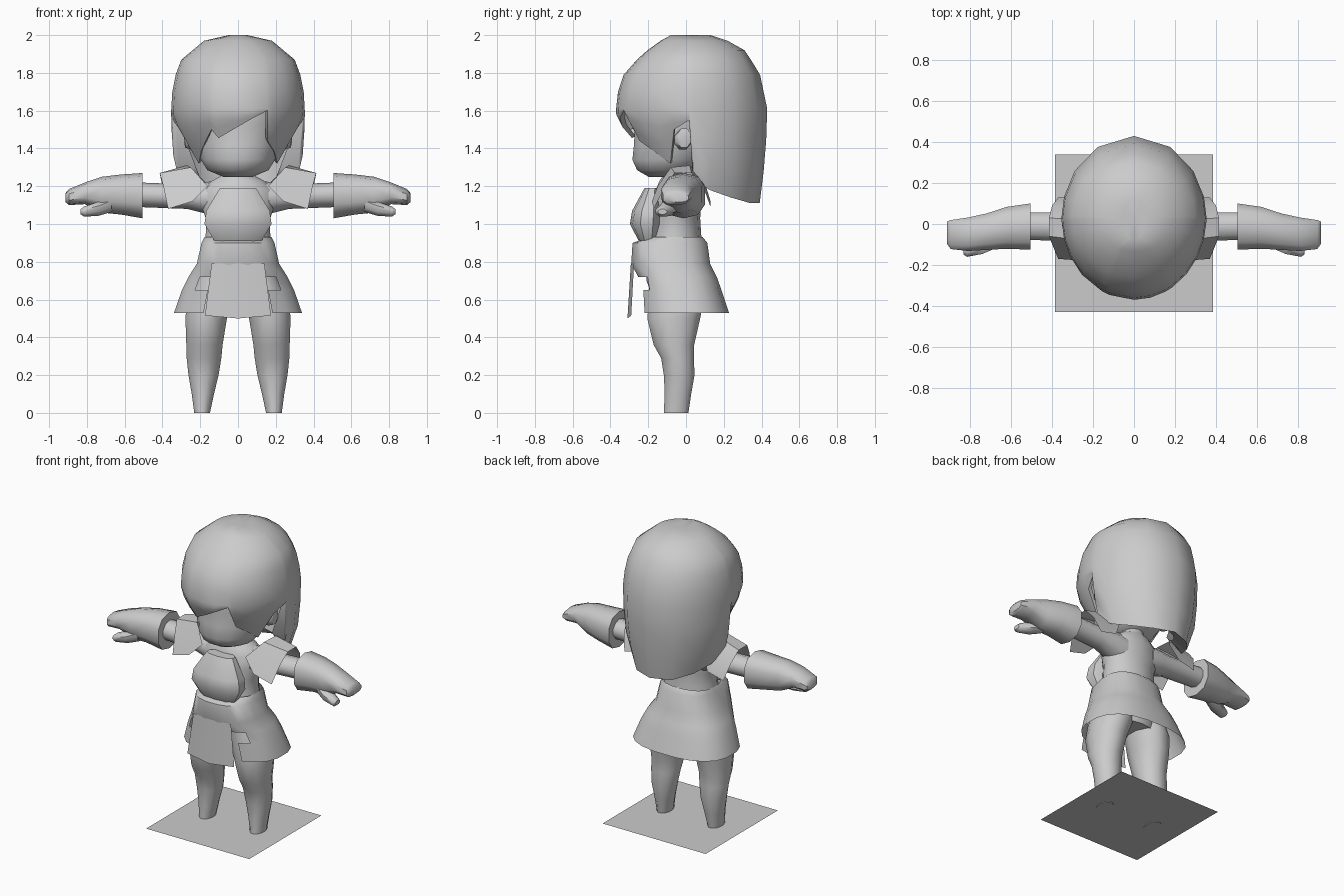
import bpy, bmesh, math

grey = bpy.data.materials.new("plain grey")
grey.diffuse_color = (0.6, 0.6, 0.6, 1)


def build(name, verts, faces, angle=50, mirror=False):
    me = bpy.data.meshes.new(name)
    me.from_pydata(verts, [], faces)
    bm = bmesh.new()
    bm.from_mesh(me)
    bmesh.ops.recalc_face_normals(bm, faces=bm.faces[:])
    bm.to_mesh(me)
    bm.free()
    me.materials.append(grey)
    ob = bpy.data.objects.new(name, me)
    bpy.context.collection.objects.link(ob)
    bpy.ops.object.select_all(action='DESELECT')
    ob.select_set(True)
    bpy.context.view_layer.objects.active = ob
    if mirror:
        ob.modifiers.new("mirror", 'MIRROR').use_mirror_merge = False
    bpy.ops.object.shade_smooth_by_angle(angle=math.radians(angle))
    return ob


def loft(name, rings, n=12, axis='z', power=2.0, caps=True, mirror=False,
         skip=None, angle=50):
    """Rings are (position, a_min, a_max, b_min, b_max) across the axis."""
    verts, faces = [], []
    for t, a0, a1, b0, b1 in rings:
        for i in range(n):
            w = 2 * math.pi * (i + .5) / n
            c, s = math.cos(w), math.sin(w)
            a = (a0 + a1) / 2 + (a1 - a0) / 2 * math.copysign(abs(c) ** (2 / power), c)
            b = (b0 + b1) / 2 + (b1 - b0) / 2 * math.copysign(abs(s) ** (2 / power), s)
            verts.append((a, b, t) if axis == 'z' else (t, a, b))
    for k in range(len(rings) - 1):
        for i in range(n):
            f = [k * n + i, k * n + (i + 1) % n, (k + 1) * n + (i + 1) % n, (k + 1) * n + i]
            if not (skip and skip([verts[j] for j in f])):
                faces.append(f)
    if caps:
        faces.append(list(range(n)))
        faces.append(list(range((len(rings) - 1) * n, len(rings) * n)))
    return build(name, verts, faces, angle, mirror)


def lerp(table, z):
    """Value at height z from a table running downwards."""
    for (z0, v0), (z1, v1) in zip(table, table[1:]):
        if z >= z1:
            return v0 + (v1 - v0) * (z0 - z) / (z0 - z1)
    return table[-1][1]


# Floor plate
build("floor_plate", [(-.385, -.43, .004), (.385, -.43, .004),
                      (.385, .34, .004), (-.385, .34, .004)], [(0, 1, 2, 3)])

# Legs and hips
loft("leg", [(0, .147, .233, -.12, .015), (.1, .125, .247, -.115, .03),
             (.2, .1, .265, -.12, .048), (.29, .085, .275, -.135, .045),
             (.36, .078, .277, -.175, .047), (.5, .055, .282, -.21, .08),
             (.6, .02, .275, -.2, .1), (.75, .0, .2, -.2, .1)], mirror=True)
loft("hips", [(.6, -.17, .17, -.17, .08), (.7, -.2, .2, -.21, .11),
              (.9, -.19, .19, -.2, .09)], 14)

# Torso and neck
loft("torso", [(.85, -.19, .19, -.21, .09), (.95, -.175, .175, -.19, .08),
               (1.03, -.175, .175, -.18, .075), (1.1, -.2, .2, -.17, .08),
               (1.18, -.2, .2, -.16, .08), (1.23, -.14, .14, -.14, .07),
               (1.26, -.08, .08, -.12, .05), (1.32, -.075, .075, -.11, .05)], 14)
loft("chest_plate", [(.91, -.13, .13, -.25, -.15), (1.0, -.185, .185, -.297, -.12),
                     (1.07, -.175, .175, -.285, -.12), (1.19, -.1, .1, -.22, -.14)],
     10, power=2.4, angle=40)

# Arms, gloves and thumbs
loft("arm", [(.1, -.13, .07, 1.03, 1.23), (.19, -.11, .07, 1.06, 1.22),
             (.27, -.09, .06, 1.08, 1.21), (.53, -.08, .06, 1.09, 1.22)],
     10, 'x', mirror=True)
loft("glove", [(.505, -.13, .105, 1.03, 1.27), (.62, -.125, .088, 1.05, 1.262),
               (.72, -.13, .055, 1.06, 1.25), (.81, -.135, .035, 1.105, 1.22),
               (.895, -.125, .022, 1.1, 1.185), (.912, -.1, .015, 1.115, 1.165)],
     10, 'x', power=2.5, mirror=True, angle=45)
loft("thumb", [(.67, -.12, -.02, 1.06, 1.15), (.74, -.15, -.05, 1.04, 1.12),
               (.815, -.163, -.09, 1.037, 1.095), (.833, -.15, -.1, 1.05, 1.08)],
     8, 'x', mirror=True)

# Shoulder guards: an arched strip between an inner and an outer edge
inner = [(.24, -.18, 1.12), (.16, -.15, 1.2), (.25, -.08, 1.3),
         (.27, .02, 1.31), (.2, .1, 1.22), (.25, .13, 1.12)]
outer = [(.37, -.17, 1.08), (.395, -.11, 1.2), (.415, -.06, 1.27),
         (.415, .03, 1.27), (.4, .09, 1.2), (.37, .13, 1.09)]
build("shoulder_guard", inner + outer,
      [(i, i + 1, i + 7, i + 6) for i in range(5)], 35, True)

# Skirt, open behind the front panel
loft("skirt", [(.93, -.18, .18, -.2, .09), (.9, -.195, .195, -.285, .115),
               (.79, -.22, .22, -.292, .13), (.72, -.265, .265, -.255, .165),
               (.65, -.3, .3, -.245, .19), (.53, -.342, .342, -.24, .23)],
     20, power=2.5, caps=False,
     skip=lambda p: min(v[2] for v in p) < .7 and all(v[1] < -.1 and abs(v[0]) < .25 for v in p))
build("front_panel", [(-.14, -.275, .79), (0, -.292, .79), (.14, -.275, .79),
                      (-.175, -.29, .515), (0, -.31, .5), (.175, -.29, .515)],
      [(0, 1, 4, 3), (1, 2, 5, 4)])

# Head and ears
loft("head", [(1.25, -.08, .08, -.2, -.03), (1.285, -.165, .165, -.262, .07),
              (1.34, -.2, .2, -.288, .14), (1.42, -.225, .225, -.28, .2),
              (1.52, -.25, .25, -.275, .24), (1.65, -.26, .26, -.28, .26),
              (1.82, -.2, .2, -.2, .22)], 16)
loft("ear", [(.2, -.06, .02, 1.4, 1.48), (.25, -.065, .03, 1.39, 1.5),
             (.28, -.05, .03, 1.4, 1.51), (.285, -.03, .02, 1.43, 1.49)],
     8, 'x', mirror=True)

# Hair: outline by height, hem by angle around the head
side_front = [(2, .05), (1.97, .18), (1.87, .3), (1.75, .345), (1.58, .355),
              (1.45, .3), (1.32, .235)]
side_back = side_front[:5] + [(1.4, .347), (1.3, .335), (1.2, .3), (1.11, .26)]
front = [(2, -.08), (1.95, -.17), (1.87, -.26), (1.79, -.33), (1.67, -.37), (1.58, -.37),
         (1.46, -.31), (1.32, -.21)]
back = [(2, .13), (1.97, .22), (1.92, .31), (1.8, .39), (1.6, .432), (1.35, .42), (1.11, .39)]
sides = [(62, 1.32), (75, 1.5), (88, 1.55), (91, 1.24), (105, 1.18), (125, 1.14), (150, 1.11)]
hem = [(-a, z) for a, z in reversed(sides)]
hem += [(-46, 1.39), (-26, 1.5), (-20, 1.455), (0, 1.515), (13, 1.56),
        (26, 1.6), (32, 1.44), (47, 1.38)]
hem += sides + [(180, 1.11)]
levels = [2, 1.97, 1.92, 1.87, 1.79, 1.7, 1.61]
rows = len(levels) + 4
yc = .03


def hair_point(a, z):
    s, c = math.sin(math.radians(a)), math.cos(math.radians(a))
    if abs(a) < 90:
        return lerp(side_front, z) * s, yc + (lerp(front, z) - yc) * c, z
    return lerp(side_back, z) * s, yc - (lerp(back, z) - yc) * c, z


verts, faces = [], []
for a, low in hem:
    col = [hair_point(a, z) for z in levels + [1.61 + (low - 1.61) * k / 3 for k in (1, 2, 3)]]
    x, y, z = col[-1]
    f, lift = (.94, .01) if abs(a) < 90 else (.72, .07)
    verts += col + [(x * f, .05 + (y - .05) * f, z + lift)]
n = len(hem)
for i in range(n):
    j = (i + 1) % n
    for k in range(rows - 1):
        faces.append((i * rows + k, j * rows + k, j * rows + k + 1, i * rows + k + 1))
    faces.append((i * rows, j * rows, n * rows))
verts.append((0, .03, 1.985))
build("hair", verts, faces, 55)
